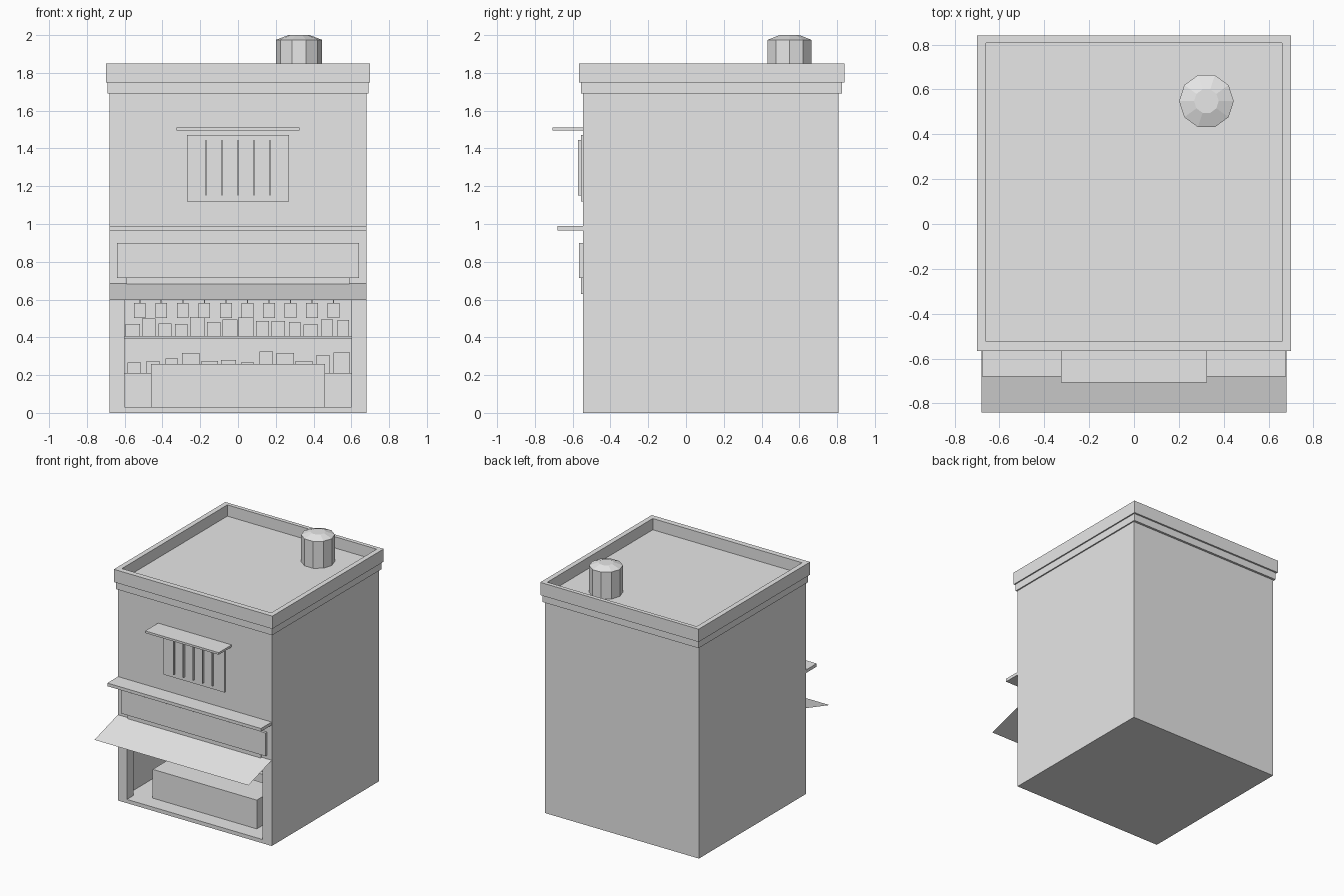
import bpy
import random
from math import cos, sin, tau

random.seed(4)
if "Cube" in bpy.data.objects:
    bpy.data.objects.remove(bpy.data.objects["Cube"], do_unlink=True)

grey = bpy.data.materials.new("light_grey")
grey.use_nodes = True
grey.diffuse_color = (0.8, 0.8, 0.8, 1)
grey.node_tree.nodes["Principled BSDF"].inputs["Base Color"].default_value = (0.8, 0.8, 0.8, 1)


def mesh_object(name, verts, faces):
    mesh = bpy.data.meshes.new(name)
    mesh.from_pydata(verts, [], faces)
    mesh.materials.append(grey)
    obj = bpy.data.objects.new(name, mesh)
    bpy.context.scene.collection.objects.link(obj)
    return obj


def box(name, x, y, z):
    """Box from (min, max) ranges on each axis."""
    verts = [(a, b, c) for a in x for b in y for c in z]
    faces = [(0, 1, 3, 2), (4, 6, 7, 5), (0, 4, 5, 1),
             (2, 3, 7, 6), (0, 2, 6, 4), (1, 5, 7, 3)]
    return mesh_object(name, verts, faces)


def wide(name, half, y, z):
    """Box centred on x = 0."""
    return box(name, (-half, half), y, z)


def cut(obj, cutter):
    mod = obj.modifiers.new("cut", "BOOLEAN")
    mod.operation = "DIFFERENCE"
    mod.solver = "EXACT"
    mod.object = cutter
    bpy.context.view_layer.objects.active = obj
    bpy.ops.object.modifier_apply(modifier=mod.name)
    bpy.data.objects.remove(cutter, do_unlink=True)


FRONT, BACK, ROOM_BACK = -0.545, 0.808, 0.3

# Building body with the shop opening and the room behind it
body = wide("body", 0.68, (FRONT, BACK), (0, 1.72))
cut(body, wide("opening_cutter", 0.6, (-0.7, -0.4), (0.03, 0.63)))
cut(body, wide("room_cutter", 0.65, (-0.465, ROOM_BACK), (0.03, 0.63)))

# Cornice and parapet around the sunken roof
wide("cornice", 0.69, (-0.555, 0.826), (1.69, 1.75))
parapet = wide("parapet", 0.7, (-0.567, 0.84), (1.748, 1.85))
cut(parapet, wide("roof_cutter", 0.66, (-0.523, 0.808), (1.76, 2)))

# Ten-sided chimney with a bevelled top
SIDES = 10
rings = [(0.122, 1.755), (0.122, 1.975), (0.055, 2.0)]
verts = [(0.323 + r * cos(tau * i / SIDES), 0.548 + r * sin(tau * i / SIDES), z)
         for r, z in rings for i in range(SIDES)]
faces = [(k * SIDES + i, k * SIDES + (i + 1) % SIDES,
          (k + 1) * SIDES + (i + 1) % SIDES, (k + 1) * SIDES + i)
         for k in range(2) for i in range(SIDES)]
faces += [tuple(range(SIDES))[::-1], tuple(range(2 * SIDES, 3 * SIDES))]
mesh_object("chimney", verts, faces)

# Upper window: panel, upright bars and a small canopy
wide("window_panel", 0.27, (-0.555, FRONT), (1.12, 1.47))
for i in range(-2, 3):
    x = i * 0.085
    box("window_bar", (x - 0.003, x + 0.003), (-0.572, -0.55), (1.15, 1.445))
wide("window_canopy", 0.325, (-0.708, FRONT), (1.495, 1.512))

# Ledge, sign board and its backing
wide("ledge", 0.679, (-0.68, FRONT), (0.965, 0.99))
wide("sign_board", 0.64, (-0.566, FRONT), (0.715, 0.9))
wide("sign_backing", 0.59, (-0.555, FRONT), (0.63, 0.715))

# Sloping sheet awning
mesh_object("awning",
            [(-0.68, FRONT, 0.685), (-0.68, -0.84, 0.597),
             (0.68, -0.84, 0.597), (0.68, FRONT, 0.685)],
            [(0, 1, 2, 3)])

# Display counter and the shelving at the back of the room
wide("counter", 0.46, (-0.42, -0.15), (0.03, 0.26))
wide("lower_shelf", 0.6, (0.05, ROOM_BACK), (0.03, 0.212))
wide("upper_shelf", 0.6, (0.05, ROOM_BACK), (0.39, 0.408))


def goods(name, count, z, low, high):
    """Row of small boxes standing on a shelf."""
    step = 1.2 / count
    for i in range(count):
        x = -0.6 + step * (i + 0.5)
        w = step * random.uniform(0.32, 0.48)
        box(name, (x - w, x + w), (0.09, 0.2), (z, z + random.uniform(low, high)))


goods("lower_goods", 12, 0.21, 0.05, 0.12)
goods("upper_goods", 14, 0.405, 0.06, 0.11)

# Goods hanging from the ceiling on thin strips
for i in range(10):
    x = -0.52 + 0.114 * i
    box("hanging_goods", (x - 0.031, x + 0.031), (0.0, 0.06), (0.503, 0.582))
    box("hanging_strip", (x - 0.003, x + 0.003), (0.028, 0.032), (0.58, 0.63))
